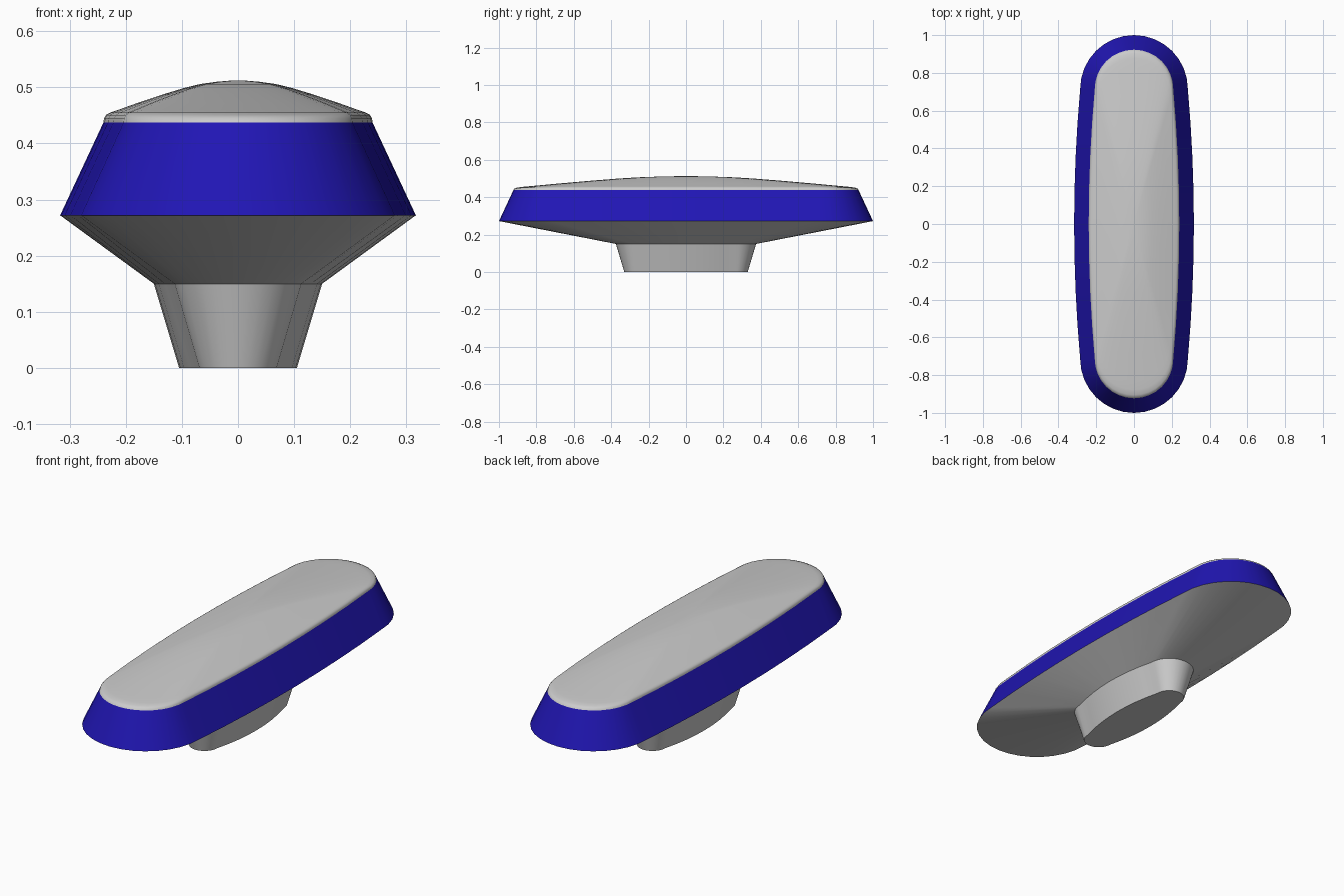
import bpy, bmesh, math

if "Cube" in bpy.data.objects:
    bpy.data.objects.remove(bpy.data.objects["Cube"])


def outline(mid, end, centre):
    """Bowed oblong: half width at the middle, end radius, end arc centre in y."""
    half = []
    for i in range(17):                       # end arc, right to left
        a = math.pi * i / 16
        half.append((end * math.cos(a), centre + end * math.sin(a)))
    for i in range(1, 8):                     # bowed left side, back to front
        t = 1 - 2 * i / 8
        half.append((-(mid - (mid - end) * t * t), centre * t))
    return half + [(-x, -y) for x, y in half]


def loft(name, rings, cap_bottom=False, cap_top=False, angle=30):
    """Skin a stack of (outline, scale, z) rings."""
    bm = bmesh.new()
    loops = [[bm.verts.new((x * s, y * s, z)) for x, y in pts] for pts, s, z in rings]
    for low, high in zip(loops, loops[1:]):
        n = len(low)
        for i in range(n):
            j = (i + 1) % n
            bm.faces.new((low[i], low[j], high[j], high[i]))
    if cap_bottom:
        bm.faces.new(loops[0][::-1])
    if cap_top:
        bm.faces.new(loops[-1])
    mesh = bpy.data.meshes.new(name)
    bm.to_mesh(mesh)
    bm.free()
    obj = bpy.data.objects.new(name, mesh)
    bpy.context.collection.objects.link(obj)
    bpy.ops.object.select_all(action='DESELECT')
    obj.select_set(True)
    bpy.context.view_layer.objects.active = obj
    bpy.ops.object.shade_smooth_by_angle(angle=math.radians(angle))
    return obj


foot_low = outline(0.105, 0.07, 0.26)
foot_high = outline(0.15, 0.115, 0.26)
rim = outline(0.317, 0.285, 0.715)
roof = outline(0.24, 0.208, 0.715)

# Mounting foot
loft("mounting_foot", [(foot_low, 1, 0), (foot_high, 1, 0.15)], cap_bottom=True)

# Flared underside
loft("underside", [(foot_high, 1, 0.15), (rim, 1, 0.272)])

# Blue sloping lens band
lens = loft("lens_band", [(rim, 1, 0.272), (roof, 1, 0.437)])
blue = bpy.data.materials.new("blue_lens")
blue.diffuse_color = (0.015, 0.008, 0.46, 1)
blue.use_nodes = True
blue.node_tree.nodes["Principled BSDF"].inputs["Base Color"].default_value = blue.diffuse_color
lens.data.materials.append(blue)

# Domed roof with a rounded edge
dome = [(1, 0.437), (0.995, 0.445), (0.98, 0.451), (0.95, 0.455), (0.9, 0.459),
        (0.75, 0.472), (0.55, 0.488), (0.4, 0.499), (0.28, 0.506),
        (0.16, 0.510), (0.06, 0.512)]
loft("roof", [(roof, s, z) for s, z in dome], cap_top=True, angle=60)
